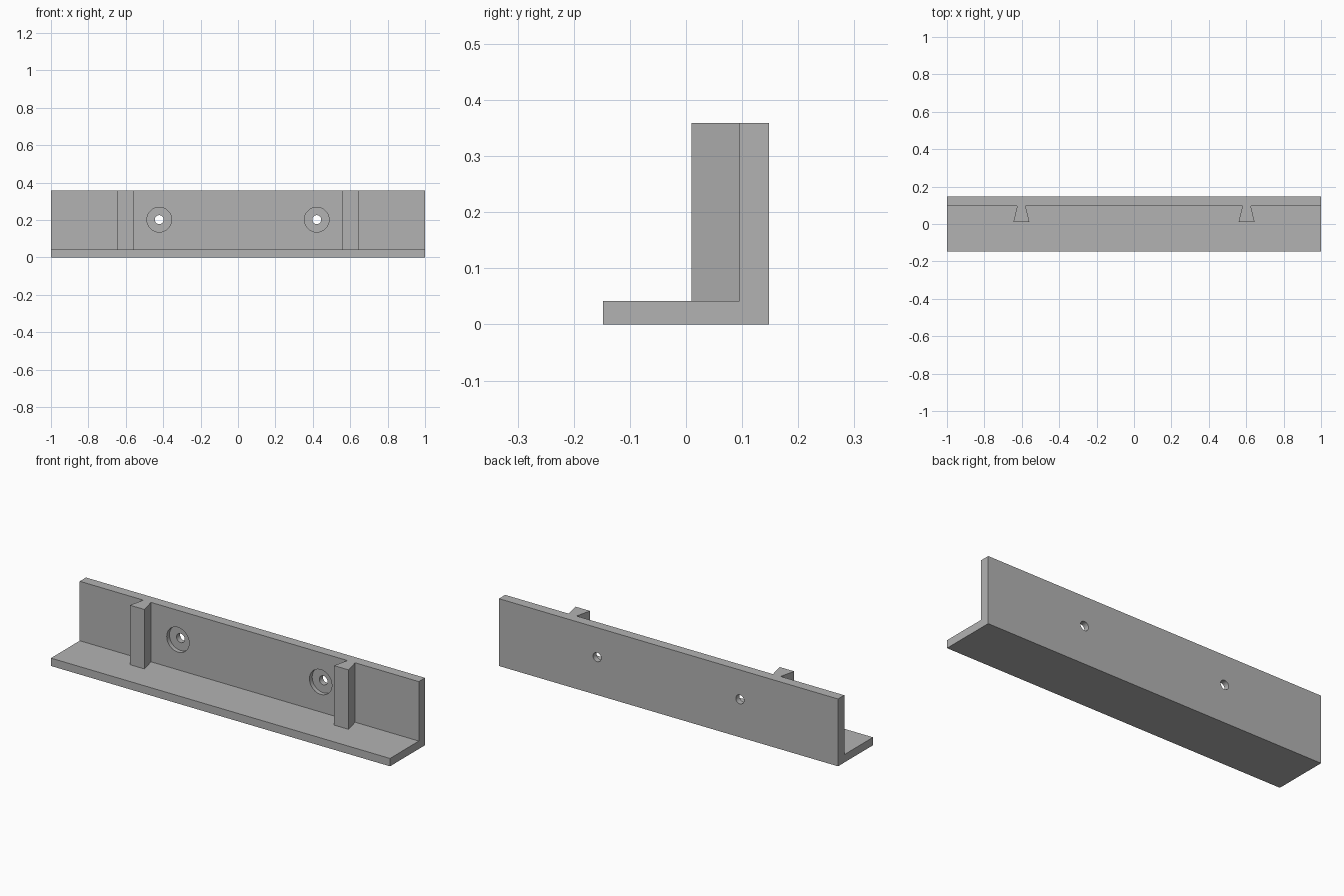
import bpy, bmesh, math
from mathutils import Matrix

if "Cube" in bpy.data.objects:
    bpy.data.objects.remove(bpy.data.objects["Cube"])

HALF_D, TOP, FLOOR, FACE = 0.1475, 0.359, 0.042, 0.095

grey = bpy.data.materials.new("plain grey")
grey.diffuse_color = (0.45, 0.45, 0.45, 1)
grey.use_nodes = True
grey.node_tree.nodes["Principled BSDF"].inputs["Base Color"].default_value = grey.diffuse_color


def prism(name, points, offset):
    """Extrude a closed 3D outline along an offset."""
    bm = bmesh.new()
    face = bm.faces.new([bm.verts.new(p) for p in points])
    ext = bmesh.ops.extrude_face_region(bm, geom=[face])
    moved = [v for v in ext["geom"] if isinstance(v, bmesh.types.BMVert)]
    bmesh.ops.translate(bm, verts=moved, vec=offset)
    bmesh.ops.recalc_face_normals(bm, faces=bm.faces[:])
    return finish(name, bm)


def rod(name, x, z, radius, y0, y1):
    """Cylinder running along y."""
    bm = bmesh.new()
    m = Matrix.Translation((x, (y0 + y1) / 2, z)) @ Matrix.Rotation(math.pi / 2, 4, "X")
    bmesh.ops.create_cone(bm, cap_ends=True, segments=48, radius1=radius,
                          radius2=radius, depth=y1 - y0, matrix=m)
    return finish(name, bm)


def finish(name, bm):
    mesh = bpy.data.meshes.new(name)
    bm.to_mesh(mesh)
    bm.free()
    mesh.materials.append(grey)
    obj = bpy.data.objects.new(name, mesh)
    bpy.context.collection.objects.link(obj)
    return obj


def combine(target, other, operation):
    """Apply a boolean and drop the helper."""
    mod = target.modifiers.new(operation.lower(), "BOOLEAN")
    mod.operation, mod.solver, mod.object = operation, "EXACT", other
    bpy.context.view_layer.objects.active = target
    bpy.ops.object.modifier_apply(modifier=mod.name)
    bpy.data.objects.remove(other)


# L-shaped bracket: shelf and back plate
profile = [(-HALF_D, 0), (HALF_D, 0), (HALF_D, TOP), (FACE, TOP), (FACE, FLOOR), (-HALF_D, FLOOR)]
bracket = prism("wall_bracket", [(-1, y, z) for y, z in profile], (2, 0, 0))

for side in (-1, 1):
    # dovetail rail, rooted slightly into the plate and shelf
    rail = [(-0.043, 0.01), (0.043, 0.01), (0.0225, FACE), (0.0225, 0.12),
            (-0.0225, 0.12), (-0.0225, FACE)]
    combine(bracket, prism("dovetail_rail", [(side * 0.602 + x, y, 0.02) for x, y in rail],
                           (0, 0, TOP - 0.02)), "UNION")
    # counterbored screw hole
    combine(bracket, rod("counterbore", side * 0.421, 0.202, 0.066, 0.05, 0.118), "DIFFERENCE")
    combine(bracket, rod("screw_hole", side * 0.421, 0.202, 0.024, 0.05, 0.2), "DIFFERENCE")

# smooth hole walls, crisp edges
bpy.ops.object.select_all(action="DESELECT")
bracket.select_set(True)
bpy.context.view_layer.objects.active = bracket
bpy.ops.object.shade_smooth_by_angle(angle=math.radians(30))
